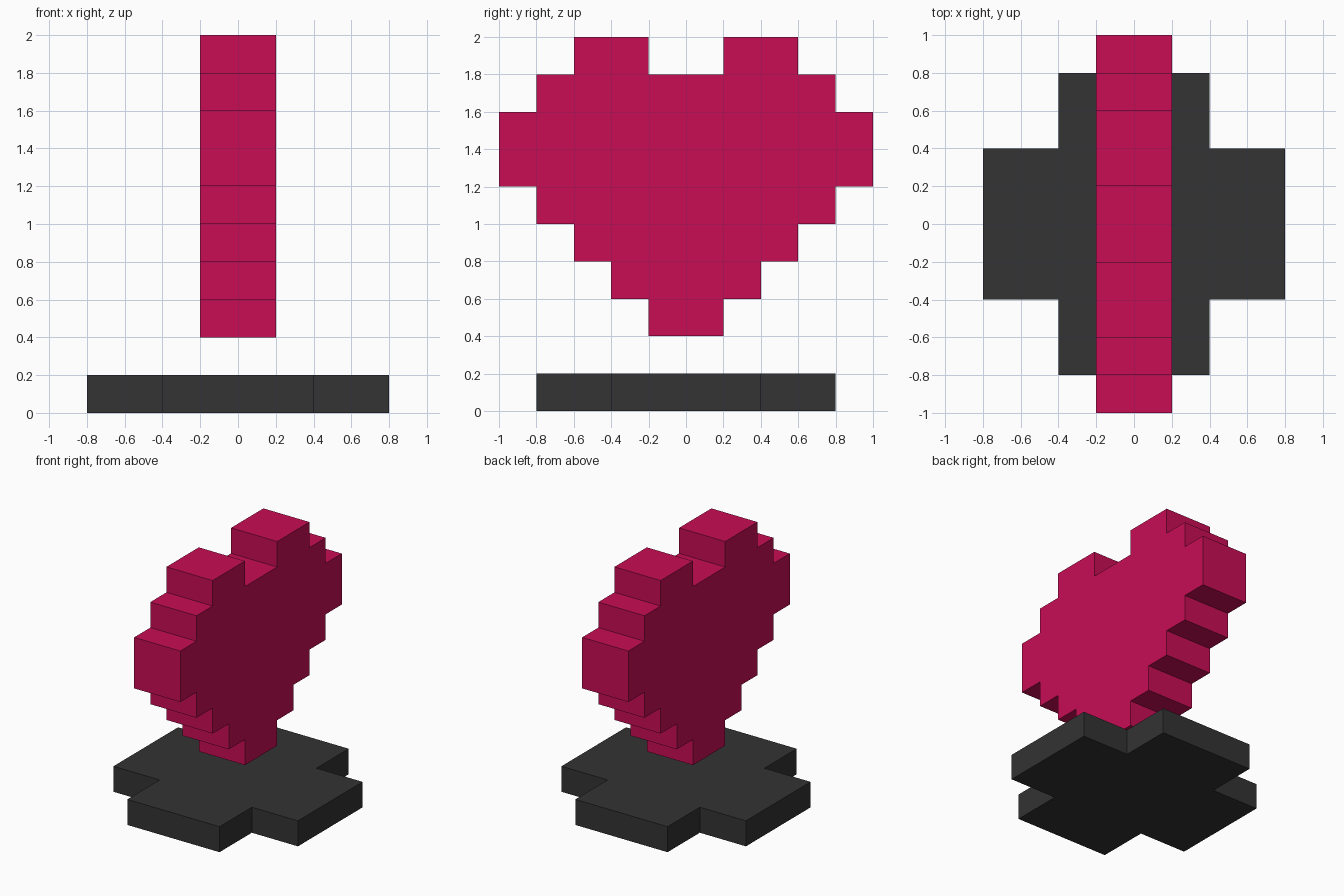
import bpy, bmesh
from mathutils import Vector

if "Cube" in bpy.data.objects:
    bpy.data.objects.remove(bpy.data.objects["Cube"])


def material(name, rgb):
    m = bpy.data.materials.new(name)
    m.diffuse_color = (*rgb, 1.0)
    m.use_nodes = True
    m.node_tree.nodes["Principled BSDF"].inputs["Base Color"].default_value = m.diffuse_color
    return m


def extruded(name, points, direction, mat):
    """Flat-faced solid: fill an outline and extrude it along a vector."""
    bm = bmesh.new()
    face = bm.faces.new([bm.verts.new(p) for p in points])
    ext = bmesh.ops.extrude_face_region(bm, geom=[face], use_keep_orig=True)
    moved = [g for g in ext["geom"] if isinstance(g, bmesh.types.BMVert)]
    bmesh.ops.translate(bm, verts=moved, vec=Vector(direction))
    bmesh.ops.recalc_face_normals(bm, faces=bm.faces)
    # split the concave caps cleanly
    bmesh.ops.triangulate(bm, faces=[f for f in bm.faces if len(f.verts) > 4])
    me = bpy.data.meshes.new(name)
    bm.to_mesh(me)
    bm.free()
    me.materials.append(mat)
    ob = bpy.data.objects.new(name, me)
    bpy.context.collection.objects.link(ob)
    return ob


pink = material("raspberry pink", (0.578, 0.004, 0.091))
charcoal = material("charcoal", (0.033, 0.033, 0.033))

# Heart: stepped half outline (y, z) from bottom to top notch, mirrored in y
half = [(0.2, 0.4)]
for y, z in [(0.4, 0.6), (0.6, 0.8), (0.8, 1.0), (1.0, 1.2), (0.8, 1.6), (0.6, 1.8)]:
    half += [(half[-1][0], z), (y, z)]
half += [(0.6, 2.0), (0.2, 2.0), (0.2, 1.8)]
outline = half + [(-y, z) for y, z in reversed(half)]
extruded("heart", [(-0.2, y, z) for y, z in outline], (0.4, 0, 0), pink)

# Base: plus-shaped slab, one corner step rotated four times
corner = [(0.8, 0.4), (0.4, 0.4), (0.4, 0.8)]
plus = []
for _ in range(4):
    plus += corner
    corner = [(-y, x) for x, y in corner]
extruded("base", [(x, y, 0) for x, y in plus], (0, 0, 0.2), charcoal)
